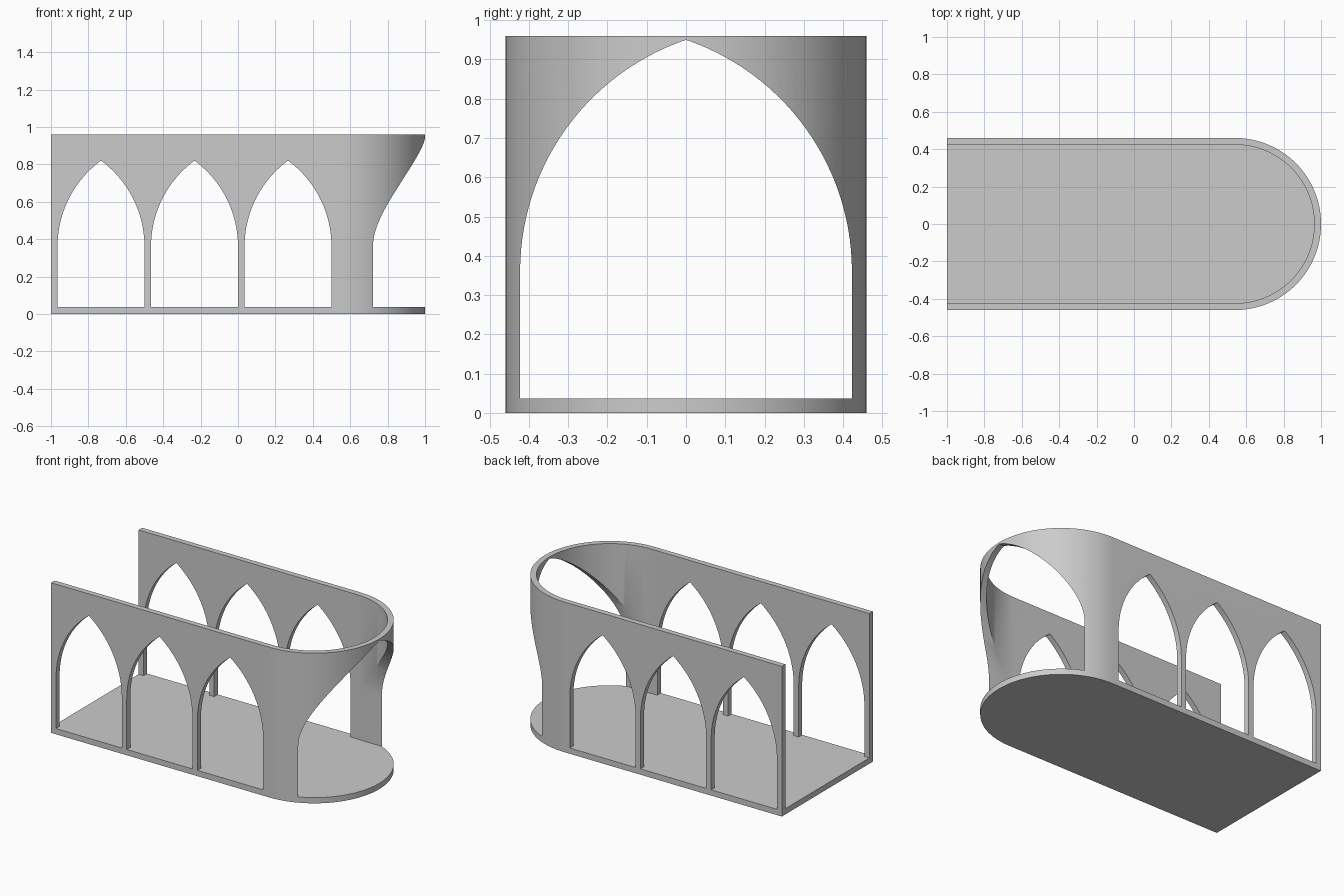
import bpy, bmesh
from math import sin, cos, pi, acos, radians
from mathutils import Matrix, Vector

cube = bpy.data.objects.get("Cube")
if cube:
    bpy.data.objects.remove(cube, do_unlink=True)

HEIGHT, HALF, WALL, FLOOR = 0.96, 0.46, 0.036, 0.037
ROUND_X = 1 - HALF          # centre of the rounded end
SPRING = 0.36               # height where the arches start to curve

stone = bpy.data.materials.new("grey stone")
stone.use_nodes = True
stone.diffuse_color = (0.6, 0.6, 0.6, 1)
stone.node_tree.nodes["Principled BSDF"].inputs["Base Color"].default_value = (0.6, 0.6, 0.6, 1)


def prism(name, points, direction):
    """Extrude a closed outline of 3D points into a solid object."""
    bm = bmesh.new()
    base = bm.faces.new([bm.verts.new(p) for p in points])
    top = bmesh.ops.extrude_face_region(bm, geom=[base])["geom"]
    bmesh.ops.translate(bm, vec=Vector(direction),
                        verts=[v for v in top if isinstance(v, bmesh.types.BMVert)])
    bmesh.ops.recalc_face_normals(bm, faces=bm.faces)
    mesh = bpy.data.meshes.new(name)
    bm.to_mesh(mesh)
    bm.free()
    mesh.materials.append(stone)
    obj = bpy.data.objects.new(name, mesh)
    bpy.context.collection.objects.link(obj)
    return obj


def u_outline(radius, back, z, steps=64):
    """Plan with a straight open back and a semicircular end."""
    arc = [(ROUND_X + radius * cos(a), radius * sin(a), z)
           for a in (-pi / 2 + pi * i / steps for i in range(steps + 1))]
    return [(back, -radius, z)] + arc + [(back, radius, z)]


def arch_outline(half, apex, steps=28):
    """Pointed arch made from two circular arcs, as (across, up) pairs."""
    rise = apex - SPRING
    radius = (half ** 2 + rise ** 2) / (2 * half)
    sweep = acos((radius - half) / radius)
    right = [(half - radius + radius * cos(sweep * i / steps),
              SPRING + radius * sin(sweep * i / steps)) for i in range(steps + 1)]
    left = [(-u, v) for u, v in reversed(right[:-1])]
    return [(half, FLOOR)] + right + left + [(-half, FLOOR)]


# Solid body, then hollow interior and arched openings as cutters
arcade = prism("arcade_walls_and_floor", u_outline(HALF, -1, 0), (0, 0, HEIGHT))
cutters = [prism("interior_cutter", u_outline(HALF - WALL, -1.2, FLOOR), (0, 0, 1.2))]
for i in range(3):
    centre = -0.7325 + 0.5 * i
    cutters.append(prism("side_arch_cutter",
                         [(centre + u, -0.6, v) for u, v in arch_outline(0.2325, 0.82)],
                         (0, 1.2, 0)))
cutters.append(prism("end_arch_cutter",
                     [(ROUND_X + 0.02, u, v) for u, v in arch_outline(0.4225, 0.95)],
                     (0.7, 0, 0)))

bpy.context.view_layer.objects.active = arcade
for cutter in cutters:
    cutter.hide_render = True
    mod = arcade.modifiers.new("opening", 'BOOLEAN')
    mod.operation = 'DIFFERENCE'
    mod.solver = 'EXACT'
    mod.object = cutter
    bpy.ops.object.modifier_apply(modifier=mod.name)
    bpy.data.objects.remove(cutter, do_unlink=True)

# Smooth curved faces, crisp edges
bpy.ops.object.select_all(action='DESELECT')
arcade.select_set(True)
bpy.ops.object.shade_smooth_by_angle(angle=radians(30))
